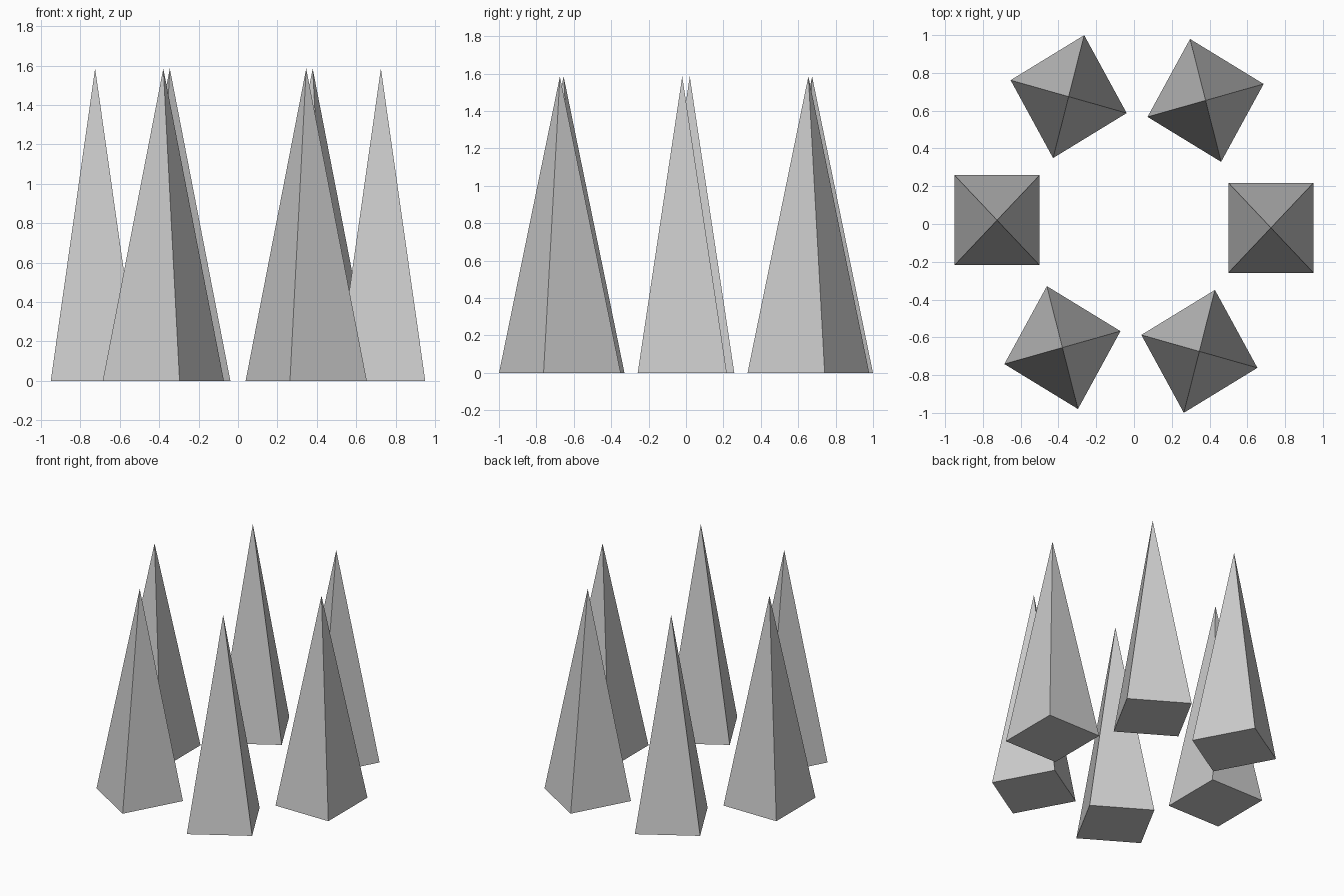
import bpy
import bmesh
from math import radians, sqrt
from mathutils import Matrix

if "Cube" in bpy.data.objects:
    bpy.data.objects.remove(bpy.data.objects["Cube"])

COUNT = 6
SIDE = 0.45
HEIGHT = 1.585
CENTRE = (0.725, -0.019, HEIGHT / 2)
STRETCH = Matrix.Diagonal((1, 1.058, 1, 1))  # ring is slightly longer in y


def spike(index):
    """One four-sided pyramid, turned about the ring's centre."""
    place = (STRETCH @ Matrix.Rotation(radians(360 / COUNT * index), 4, 'Z')
             @ Matrix.Translation(CENTRE) @ Matrix.Rotation(radians(45), 4, 'Z'))
    bm = bmesh.new()
    bmesh.ops.create_cone(bm, cap_ends=True, segments=4, radius1=SIDE / sqrt(2),
                          radius2=0, depth=HEIGHT, matrix=place)
    bmesh.ops.remove_doubles(bm, verts=bm.verts, dist=1e-5)
    bmesh.ops.recalc_face_normals(bm, faces=bm.faces)
    name = f"spike_{index + 1}"
    mesh = bpy.data.meshes.new(name)
    bm.to_mesh(mesh)
    bm.free()
    bpy.context.collection.objects.link(bpy.data.objects.new(name, mesh))


# Ring of spikes
for i in range(COUNT):
    spike(i)
